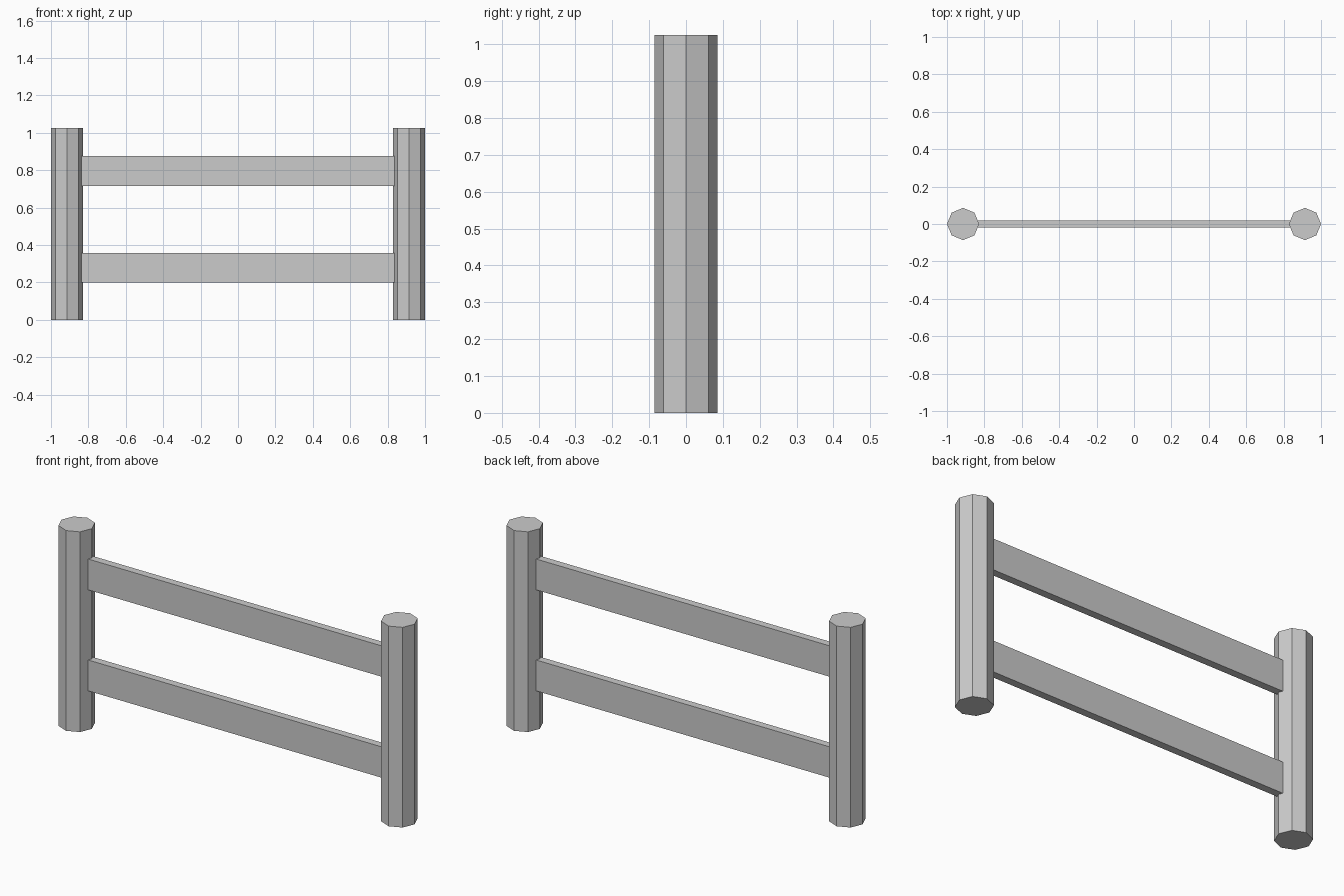
import bpy

if "Cube" in bpy.data.objects:
    bpy.data.objects.remove(bpy.data.objects["Cube"])

POST_R, POST_H = 0.086, 1.025
POST_X = 1 - POST_R


def add_post(name, x):
    bpy.ops.mesh.primitive_cylinder_add(
        vertices=8, radius=POST_R, depth=POST_H, location=(x, 0, POST_H / 2))
    bpy.context.object.name = name


def add_rail(name, z0, z1):
    bpy.ops.mesh.primitive_cube_add(size=1, location=(0, 0, (z0 + z1) / 2))
    rail = bpy.context.object
    rail.name = name
    rail.scale = (2 * POST_X, 0.039, z1 - z0)
    bpy.ops.object.transform_apply(location=False, rotation=False, scale=True)


# Octagonal end posts
add_post("left_post", -POST_X)
add_post("right_post", POST_X)

# Flat rails, ends set into the posts
add_rail("lower_rail", 0.20, 0.358)
add_rail("upper_rail", 0.717, 0.875)
